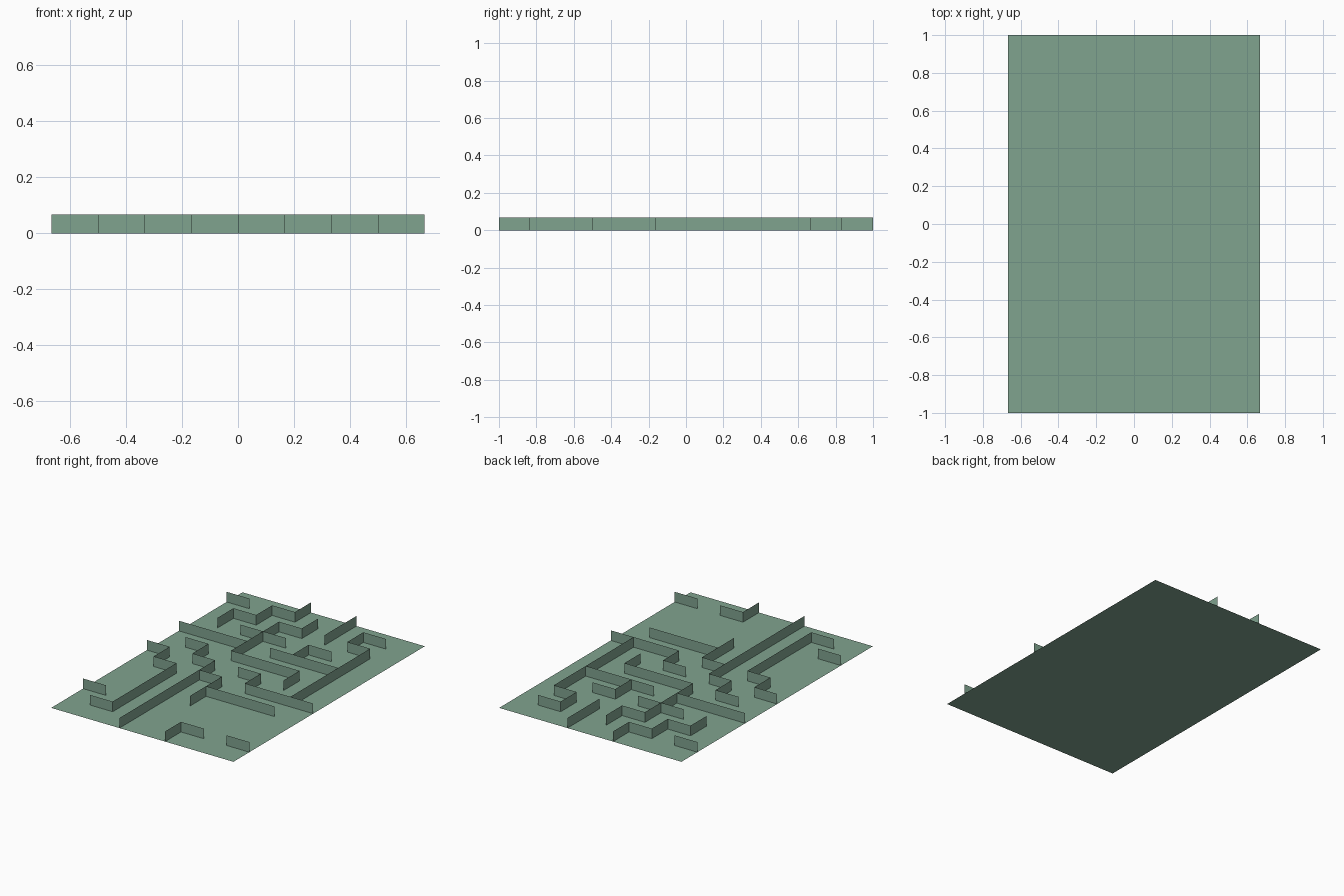
import bpy, bmesh

if "Cube" in bpy.data.objects:
    bpy.data.objects.remove(bpy.data.objects["Cube"])

CELL = 1 / 6        # the maze is an 8 x 12 grid of cells
COLS, ROWS = 8, 12
WALL_H = 0.067

green = bpy.data.materials.new("sage green")
green.diffuse_color = (0.216, 0.366, 0.275, 1)
green.use_nodes = True
green.node_tree.nodes["Principled BSDF"].inputs["Base Color"].default_value = green.diffuse_color


def at(col, row, z=0.0):
    return ((col - COLS / 2) * CELL, (row - ROWS / 2) * CELL, z)


def add_object(name, bm):
    mesh = bpy.data.meshes.new(name)
    bm.to_mesh(mesh)
    bm.free()
    mesh.materials.append(green)
    obj = bpy.data.objects.new(name, mesh)
    bpy.context.collection.objects.link(obj)
    return obj


def add_wall(name, path):
    """Thin upright sheet following grid corners."""
    bm = bmesh.new()
    low = [bm.verts.new(at(c, r)) for c, r in path]
    high = [bm.verts.new(at(c, r, WALL_H)) for c, r in path]
    for k in range(len(path) - 1):
        bm.faces.new((low[k], low[k + 1], high[k + 1], high[k]))
    add_object(name, bm)


# Floor sheet
bm = bmesh.new()
bm.faces.new([bm.verts.new(at(c, r)) for c, r in
              ((0, 0), (COLS, 0), (COLS, ROWS), (0, ROWS))])
add_object("floor", bm)

# Walls of the front half
front_walls = [
    [(0, 2), (1, 2)],
    [(1, 1), (2, 1), (2, 5), (1, 5), (1, 6), (0, 6)],
    [(3, 0), (3, 6), (2, 6), (2, 7), (1, 7)],
    [(3, 5), (4, 5), (4, 3)],
    [(4, 4), (7, 4)],
    [(5, 0), (5, 1), (6, 1)],
    [(7, 1), (8, 1)],
    [(8, 5), (5, 5), (5, 6), (4, 6)],
]

# Walls of the back half
back_walls = [
    [(6, 6), (6, 7), (3, 7), (3, 10), (4, 10), (4, 11)],
    [(0, 8), (3, 8)],
    [(2, 9), (4, 9)],
    [(1, 9), (1, 10), (2, 10), (2, 11), (3, 11), (3, 12)],
    [(0, 11), (1, 11)],
    [(4, 8), (7, 8)],
    [(5, 8), (5, 9), (6, 9)],
    [(5, 10), (5, 12)],
    [(7, 5), (7, 10), (6, 10), (6, 11), (7, 11)],
]

for path in front_walls:
    add_wall("front_wall", path)
for path in back_walls:
    add_wall("back_wall", path)
